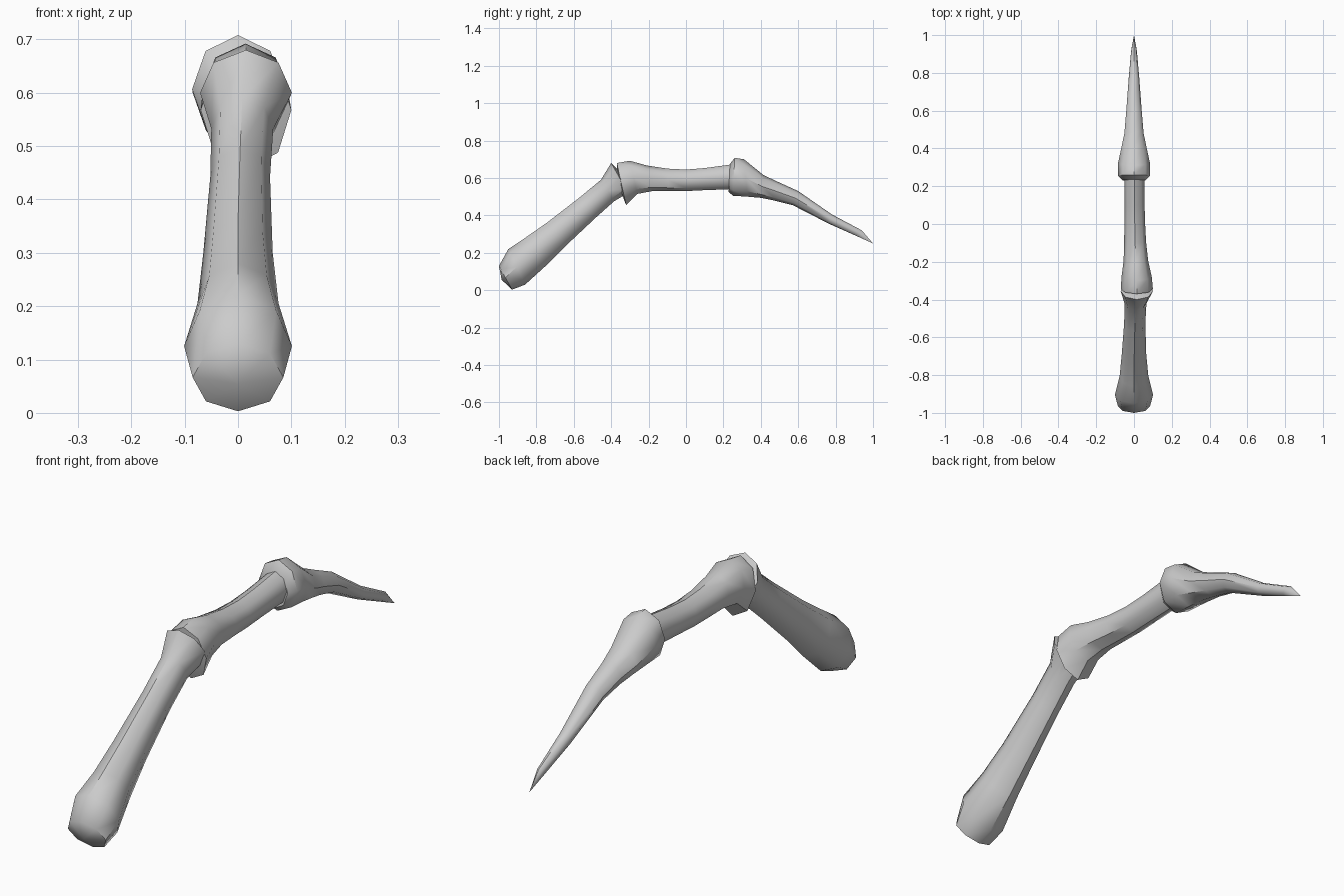
import bpy, bmesh, math
from mathutils import Vector

bone_grey = bpy.data.materials.new("bone_grey")
bone_grey.diffuse_color = (0.6, 0.6, 0.6, 1)
SIDES = 8


def loft(name, start, rings, end):
    """Skin rings given as (top y, top z, bottom y, bottom z, half width, x offset)."""
    bm = bmesh.new()
    loops = []
    for ty, tz, by, bz, hw, xo in rings:
        top, bottom = Vector((xo, ty, tz)), Vector((xo, by, bz))
        mid, up = (top + bottom) / 2, (top - bottom) / 2
        angles = [2 * math.pi * i / SIDES for i in range(SIDES)]
        loops.append([bm.verts.new(mid + up * math.cos(a) + Vector((hw * math.sin(a), 0, 0)))
                      for a in angles])
    for a, b in zip(loops, loops[1:]):
        for i in range(SIDES):
            j = (i + 1) % SIDES
            bm.faces.new((a[i], a[j], b[j], b[i]))
    # close both ends with a fan to a pole
    for loop, pole in ((loops[0], start), (loops[-1], end)):
        p = bm.verts.new(pole)
        for i in range(SIDES):
            bm.faces.new((loop[i], loop[(i + 1) % SIDES], p))
    bmesh.ops.recalc_face_normals(bm, faces=bm.faces)
    mesh = bpy.data.meshes.new(name)
    bm.to_mesh(mesh)
    bm.free()
    mesh.materials.append(bone_grey)
    obj = bpy.data.objects.new(name, mesh)
    bpy.context.collection.objects.link(obj)
    bpy.ops.object.select_all(action='DESELECT')
    obj.select_set(True)
    bpy.context.view_layer.objects.active = obj
    bpy.ops.object.shade_smooth_by_angle(angle=math.radians(45))


# lower bone with a bulbous foot and a flared joint
loft("base_bone", (0, -0.985, 0.055), [
    (-1.00, 0.13, -0.93, 0.003, 0.085, 0),
    (-0.95, 0.22, -0.86, 0.03, 0.101, 0),
    (-0.86, 0.28, -0.75, 0.13, 0.076, 0),
    (-0.745, 0.36, -0.64, 0.24, 0.065, 0),
    (-0.57, 0.495, -0.48, 0.39, 0.056, 0.004),
    (-0.455, 0.59, -0.385, 0.475, 0.058, 0.008),
    (-0.40, 0.68, -0.31, 0.52, 0.086, 0.015),
], (0.015, -0.33, 0.61))

# middle bone with a knobbly knuckle at the front
loft("middle_bone", (0.015, -0.365, 0.57), [
    (-0.37, 0.68, -0.32, 0.455, 0.085, 0.015),
    (-0.30, 0.692, -0.26, 0.515, 0.08, 0.014),
    (-0.21, 0.667, -0.18, 0.53, 0.065, 0.01),
    (-0.10, 0.65, -0.09, 0.53, 0.058, 0.006),
    (0.00, 0.645, 0.00, 0.53, 0.055, 0.004),
    (0.10, 0.653, 0.10, 0.535, 0.053, 0.003),
    (0.24, 0.672, 0.24, 0.54, 0.053, 0.002),
], (0, 0.28, 0.605))

# pointed claw with a flared collar
loft("claw_bone", (0, 0.24, 0.60), [
    (0.235, 0.675, 0.228, 0.525, 0.06, 0),
    (0.26, 0.708, 0.252, 0.505, 0.086, 0),
    (0.31, 0.70, 0.33, 0.50, 0.085, 0),
    (0.415, 0.615, 0.40, 0.494, 0.066, 0),
    (0.49, 0.58, 0.47, 0.48, 0.051, 0),
    (0.60, 0.53, 0.57, 0.455, 0.042, 0),
    (0.78, 0.405, 0.765, 0.355, 0.028, 0),
    (0.94, 0.32, 0.90, 0.295, 0.015, 0),
], (0, 1.0, 0.25))
